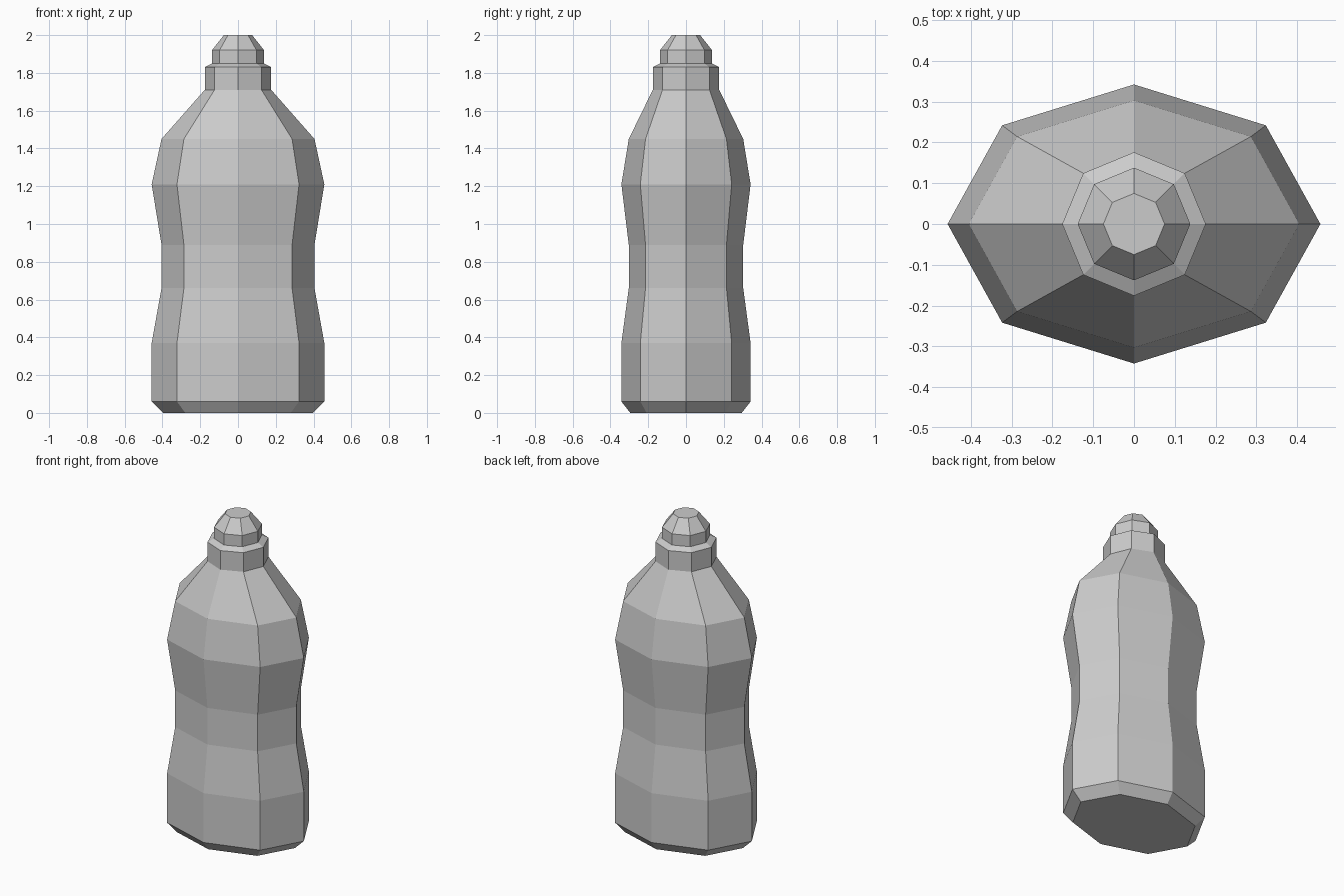
import bpy
import bmesh
from math import cos, sin, pi

SIDES = 8

cube = bpy.data.objects.get("Cube")
if cube:
    bpy.data.objects.remove(cube, do_unlink=True)

# Plain grey plastic
grey = bpy.data.materials.new("grey_plastic")
grey.use_nodes = True
colour = (0.6, 0.6, 0.6, 1.0)
grey.diffuse_color = colour
grey.node_tree.nodes["Principled BSDF"].inputs["Base Color"].default_value = colour


def loft(name, profile, cap_bottom=True, cap_top=True):
    """Skin a stack of eight-sided rings given as (z, x radius, y radius)."""
    bm = bmesh.new()
    rings = []
    for z, rx, ry in profile:
        angles = [2 * pi * i / SIDES for i in range(SIDES)]
        rings.append([bm.verts.new((rx * cos(a), ry * sin(a), z)) for a in angles])
    for low, high in zip(rings, rings[1:]):
        for i in range(SIDES):
            j = (i + 1) % SIDES
            bm.faces.new((low[i], low[j], high[j], high[i]))
    if cap_bottom:
        bm.faces.new(rings[0][::-1])
    if cap_top:
        bm.faces.new(rings[-1])
    mesh = bpy.data.meshes.new(name)
    bm.to_mesh(mesh)
    bm.free()
    mesh.materials.append(grey)
    obj = bpy.data.objects.new(name, mesh)
    bpy.context.collection.objects.link(obj)
    return obj


# Oval body with a pinched waist, narrowing to a round neck
WIDE, WAIST, BASE = (0.457, 0.342), (0.405, 0.303), (0.395, 0.295)
NECK = (0.176, 0.176)
TIP_BASE = (0.138, 0.138)
TIP_TOP = (0.075, 0.075)
loft("bottle_body", [
    (0.0, *BASE), (0.06, *WIDE), (0.37, *WIDE), (0.66, *WAIST),
    (0.89, *WAIST), (1.21, *WIDE), (1.45, *WAIST), (1.71, *NECK),
], cap_top=False)

# Screw collar and tapered spout
loft("cap_collar", [(1.71, *NECK), (1.83, *NECK), (1.85, *TIP_BASE)],
     cap_bottom=False, cap_top=False)
loft("spout", [(1.85, *TIP_BASE), (1.92, *TIP_BASE), (2.0, *TIP_TOP)],
     cap_bottom=False)
